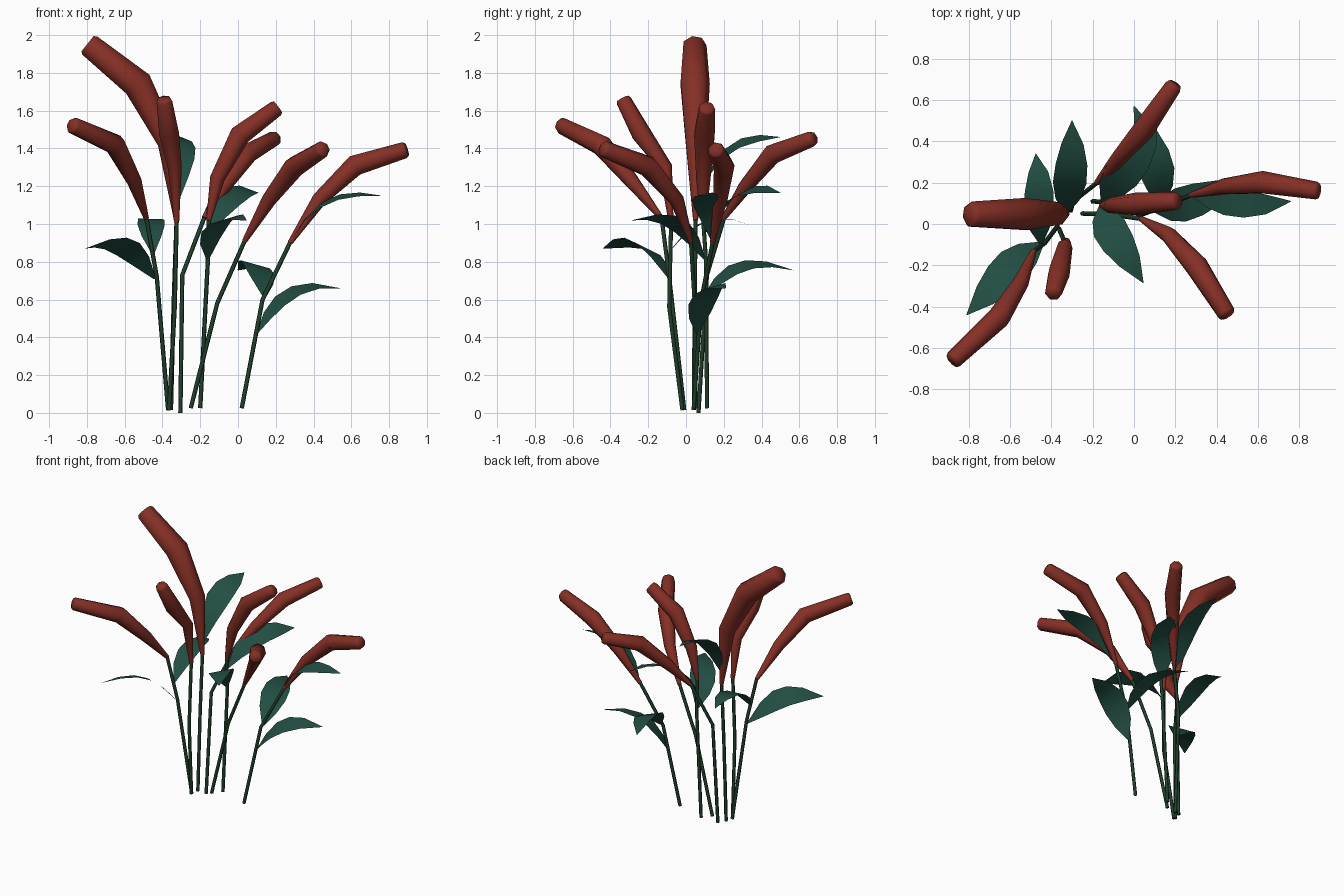
import bpy, bmesh, math
from mathutils import Vector, Matrix

if "Cube" in bpy.data.objects:
    bpy.data.objects.remove(bpy.data.objects["Cube"])


def material(name, rgb):
    m = bpy.data.materials.new(name)
    m.diffuse_color = (*rgb, 1)
    m.use_nodes = True
    m.node_tree.nodes["Principled BSDF"].inputs["Base Color"].default_value = m.diffuse_color
    return m


RED = material("brick red", (0.235, 0.029, 0.019))
STEM = material("stem green", (0.015, 0.05, 0.024))
LEAF = material("leaf teal green", (0.016, 0.077, 0.057))


def finish(name, bm, mat):
    bmesh.ops.recalc_face_normals(bm, faces=bm.faces)
    me = bpy.data.meshes.new(name)
    bm.to_mesh(me)
    bm.free()
    me.materials.append(mat)
    ob = bpy.data.objects.new(name, me)
    bpy.context.collection.objects.link(ob)
    bpy.ops.object.select_all(action='DESELECT')
    ob.select_set(True)
    bpy.context.view_layer.objects.active = ob
    bpy.ops.object.shade_smooth_by_angle(angle=math.radians(75))
    return ob


def tube(name, pts, radii, sides, mat):
    """Capped tube through the points with a radius at each one."""
    pts = [Vector(p) for p in pts]
    bm = bmesh.new()
    rings = []
    n = len(pts)
    for i, (p, r) in enumerate(zip(pts, radii)):
        a = (pts[i] - pts[i - 1]).normalized() if i else Vector()
        b = (pts[i + 1] - pts[i]).normalized() if i < n - 1 else Vector()
        t = (a + b).normalized()
        if i == 0:
            ref = Vector((0, 1, 0))
        u = (ref - t * ref.dot(t)).normalized()
        ref = u
        v = t.cross(u)
        rings.append([bm.verts.new(p + r * (u * math.cos(k * math.tau / sides)
                                            + v * math.sin(k * math.tau / sides)))
                      for k in range(sides)])
    for r0, r1 in zip(rings, rings[1:]):
        for k in range(sides):
            j = (k + 1) % sides
            bm.faces.new((r0[k], r0[j], r1[j], r1[k]))
    bm.faces.new(rings[0])
    bm.faces.new(rings[-1])
    return finish(name, bm, mat)


def leaf(name, pts, width, tilt):
    """Bent blade following a cubic through four points, rolled about its length."""
    pts = [Vector(p) for p in pts]
    d = pts[-1] - pts[0]
    side = Vector((-d.y, d.x, 0)).normalized()
    flat = Vector((d.x, d.y, 0)).normalized()
    side = Matrix.Rotation(math.radians(tilt), 3, flat) @ side
    bm = bmesh.new()
    rows = []
    profile = [(0, 0.08), (0.2, 0.72), (0.4, 1.0), (0.6, 0.95), (0.8, 0.66), (1, 0.02)]
    for t, w in profile:
        s = t * 3
        p = Vector()
        for i in range(4):
            c = 1.0
            for j in range(4):
                if j != i:
                    c *= (s - j) / (i - j)
            p += pts[i] * c
        h = side * (w * width / 2)
        rows.append([bm.verts.new(q) for q in (p - h, p, p + h)])
    for a, b in zip(rows, rows[1:]):
        for k in range(2):
            bm.faces.new((a[k], a[k + 1], b[k + 1], b[k]))
    return finish(name, bm, LEAF)


# Each plant: stem foot, stem bend, then flower base, swell, shoulder, tip; size
plants = [
    ((-.355, .04, .02), (-.34, .045, .6), (-.325, .05, 1.02), (-.37, .05, 1.43), (-.53, .045, 1.74), (-.785, .045, 1.945), 1.42),
    ((-.37, -.01, .02), (-.43, -.09, .72), (-.485, -.13, 1.03), (-.55, -.29, 1.23), (-.65, -.45, 1.42), (-.87, -.655, 1.52), 1),
    ((-.365, -.02, .02), (-.335, -.09, .56), (-.325, -.08, 1.01), (-.335, -.11, 1.3), (-.365, -.24, 1.48), (-.39, -.33, 1.65), .95),
    ((-.2, .11, .03), (-.16, .105, .8), (-.155, .09, 1.02), (-.11, .09, 1.24), (.01, .095, 1.47), (.2, .11, 1.61), 1),
    ((-.305, .065, .01), (-.295, .11, .73), (-.18, .2, 1.03), (-.08, .31, 1.19), (.05, .46, 1.37), (.19, .665, 1.45), .95),
    ((-.25, .05, .03), (-.11, .045, .58), (.035, .025, .91), (.165, -.05, 1.13), (.3, -.2, 1.305), (.445, -.43, 1.395), 1),
    ((.02, .04, .03), (.13, .08, .6), (.275, .14, .9), (.43, .18, 1.13), (.62, .2, 1.31), (.88, .16, 1.39), 1),
]
for i, (*path, size) in enumerate(plants, 1):
    foot = Vector(path[0])
    foot.z -= 0.005 if foot.z > 0.01 else 0.01
    tube(f"stem_{i}", [foot, path[1], path[2]], (0.012, 0.012, 0.012), 5, STEM)
    tip = Vector(path[5])
    ahead = (tip - Vector(path[4])).normalized() * 0.015
    radii = [r * size for r in (0.012, 0.04, 0.057, 0.045, 0.037)]
    radii[0] = 0.014
    tube(f"flower_{i}", path[2:5] + [tip, tip + ahead], radii, 7, RED)

# Leaves: base to tip, width, roll in degrees
leaves = [
    ([(-.33, .05, 1.1), (-.315, .17, 1.34), (-.3, .32, 1.44), (-.3, .5, 1.46)], .17, 18),
    ([(-.45, -.1, .84), (-.46, .04, .98), (-.46, .19, 1.03), (-.475, .34, .99)], .145, 2),
    ([(-.44, -.09, .71), (-.56, -.18, .85), (-.67, -.29, .9), (-.81, -.44, .87)], .19, 20),
    ([(.14, .09, .61), (.12, .22, .74), (.08, .37, .79), (0, .57, .755)], .175, 15),
    ([(-.155, .1, .95), (-.08, .21, 1.11), (.02, .34, 1.18), (.11, .5, 1.165)], .185, 18),
    ([(-.16, .1, .81), (-.13, 0, .96), (-.06, -.12, 1.03), (.045, -.285, 1.02)], .175, 15),
    ([(.28, .14, .91), (.41, .12, 1.08), (.57, .095, 1.15), (.76, .11, 1.15)], .145, 12),
    ([(.1, .06, .42), (.2, .085, .57), (.34, .13, .66), (.54, .21, .66)], .175, 15),
]
for i, (pts, w, tilt) in enumerate(leaves, 1):
    leaf(f"leaf_{i}", pts, w, tilt)
